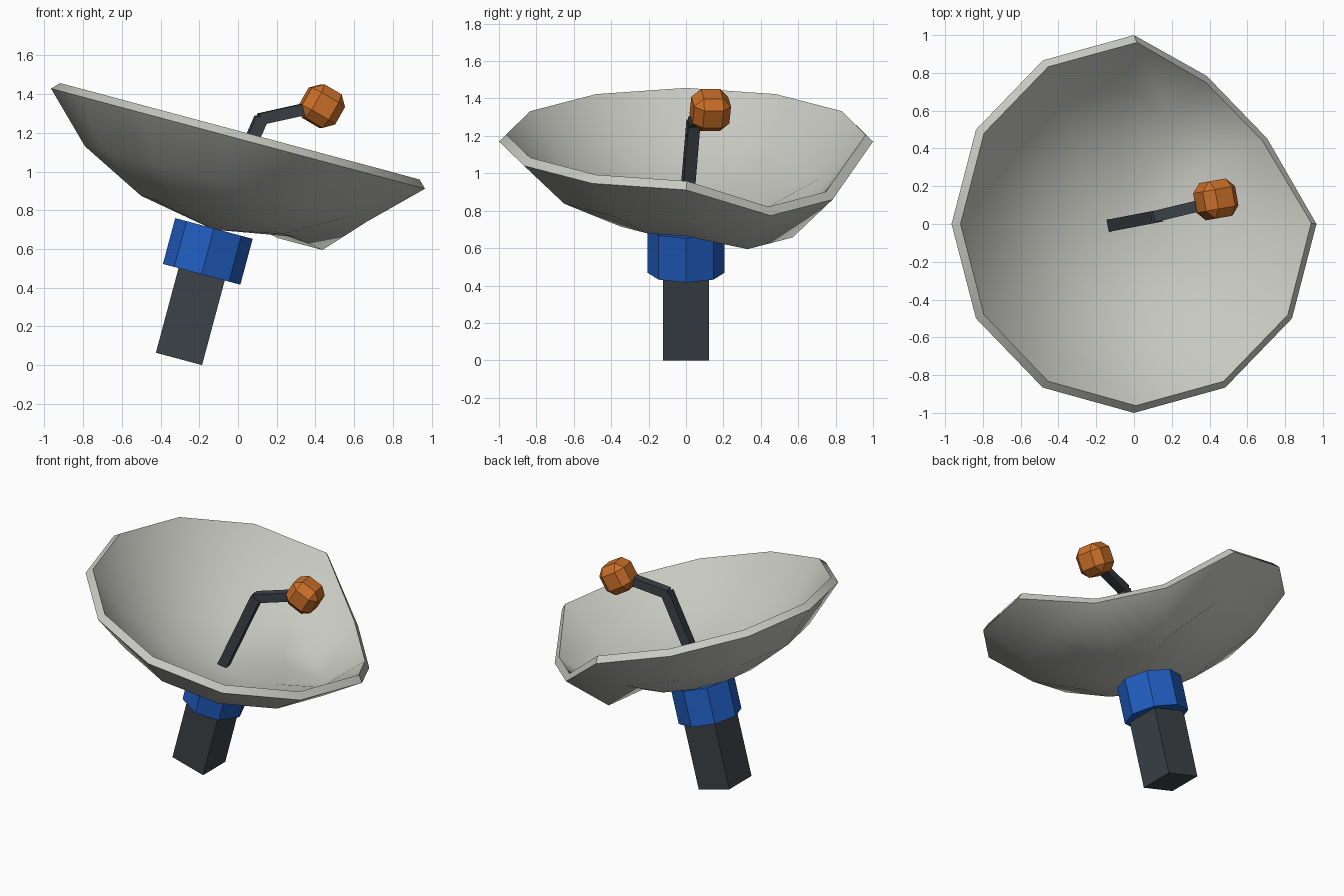
import bpy, bmesh
from math import radians, sin, cos, pi
from mathutils import Matrix, Vector

cube = bpy.data.objects.get("Cube")
if cube:
    bpy.data.objects.remove(cube, do_unlink=True)


def material(name, rgb):
    m = bpy.data.materials.new(name)
    m.use_nodes = True
    m.diffuse_color = (*rgb, 1)
    m.node_tree.nodes["Principled BSDF"].inputs["Base Color"].default_value = (*rgb, 1)
    return m


GREY = material("pale grey", (0.58, 0.58, 0.54))
DARK = material("dark slate", (0.045, 0.054, 0.063))
BLUE = material("blue", (0.015, 0.11, 0.53))
ORANGE = material("orange", (0.60, 0.16, 0.022))

# Everything but the feed arm shares the tilted axis through the rim centre
TILT = Matrix.Translation((0, 0, 1.17)) @ Matrix.Rotation(radians(15), 4, 'Y')


def add(name, bm, mat, matrix):
    bm.transform(matrix)
    me = bpy.data.meshes.new(name)
    bm.to_mesh(me)
    bm.free()
    me.materials.append(mat)
    ob = bpy.data.objects.new(name, me)
    bpy.context.collection.objects.link(ob)
    return ob


def box(name, size, mat, matrix, bevel=0):
    bm = bmesh.new()
    bmesh.ops.create_cube(bm, size=1, matrix=Matrix.Diagonal((*size, 1)))
    if bevel:
        bmesh.ops.bevel(bm, geom=bm.edges[:], offset=bevel, segments=1,
                        affect='EDGES', profile=0.5)
    return add(name, bm, mat, matrix)


def beam(name, a, b, width, mat):
    a, b = Vector(a), Vector(b)
    turn = (b - a).to_track_quat('Z', 'Y').to_matrix().to_4x4()
    return box(name, (width, width, (b - a).length), mat,
               Matrix.Translation((a + b) / 2) @ turn)


# Dish: three rings around a pole, with a dent bent into one edge
bm = bmesh.new()
pole = bm.verts.new((0, 0, -0.487))
SIDES = 12
rings = []
for level, (r, h) in enumerate([(0.407, -0.415), (0.753, -0.243), (1.0, 0)]):
    ring = []
    for i in range(SIDES):
        dented = level > 0 and i in (1, 2)
        rad, z = (r - 0.095, h - 0.2) if dented else (r, h)
        t = 2 * pi * i / SIDES
        ring.append(bm.verts.new((rad * cos(t), rad * sin(t), z)))
    rings.append(ring)
for i in range(SIDES):
    j = (i + 1) % SIDES
    bm.faces.new((pole, rings[0][i], rings[0][j]))
    for low, high in zip(rings, rings[1:]):
        bm.faces.new((low[i], high[i], high[j], low[j]))
dish = add("dish", bm, GREY, TILT)
shell = dish.modifiers.new("thickness", 'SOLIDIFY')
shell.thickness = 0.055
shell.offset = 1
bpy.ops.object.select_all(action='DESELECT')
bpy.context.view_layer.objects.active = dish
dish.select_set(True)
bpy.ops.object.modifier_apply(modifier=shell.name)
bpy.ops.object.shade_smooth_by_angle(angle=radians(40))

# Octagonal collar under the dish
bm = bmesh.new()
bmesh.ops.create_cone(bm, cap_ends=True, segments=8, radius1=0.207,
                      radius2=0.207, depth=0.245)
add("collar", bm, BLUE, TILT @ Matrix.Translation((0, 0, -0.603)))

# Square mast
box("mast", (0.247, 0.247, 0.55), DARK, TILT @ Matrix.Translation((0, 0, -0.903)))

# Bent feed arm and its receiver
elbow = (0.12, 0.04, 1.275)
beam("lower_arm", (-0.115, -0.005, 0.74), elbow, 0.065, DARK)
beam("upper_arm", (0.11, 0.04, 1.27), (0.38, 0.105, 1.33), 0.06, DARK)
box("receiver", (0.2, 0.2, 0.2), ORANGE,
    Matrix.Translation((0.433, 0.13, 1.338)) @ Matrix.Rotation(radians(10), 4, 'Z')
    @ Matrix.Rotation(radians(30), 4, 'Y'), bevel=0.048)
